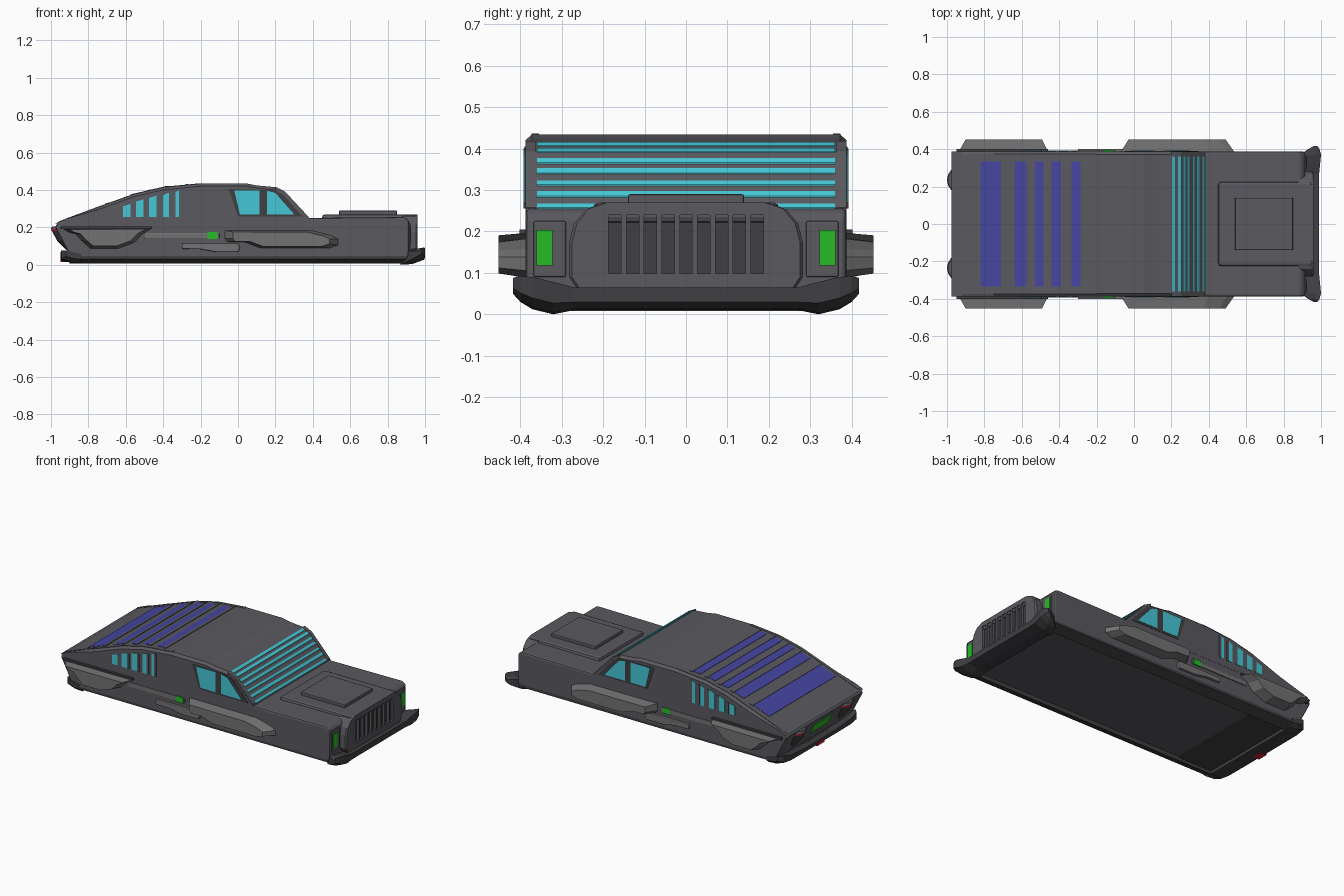
import bpy, bmesh, math

if "Cube" in bpy.data.objects:
    bpy.data.objects.remove(bpy.data.objects["Cube"])


def mat(name, c):
    m = bpy.data.materials.new(name)
    m.diffuse_color = (*c, 1)
    m.use_nodes = True
    m.node_tree.nodes["Principled BSDF"].inputs["Base Color"].default_value = m.diffuse_color
    return m


BODY = mat("body_grey", (0.10, 0.10, 0.115))
DARK = mat("dark_trim", (0.05, 0.05, 0.055))
TRIM = mat("pod_grey", (0.17, 0.17, 0.17))
CYAN = mat("window_cyan", (0.06, 0.58, 0.68))
BLUE = mat("louver_blue", (0.06, 0.06, 0.36))
GREEN = mat("light_green", (0.02, 0.5, 0.02))
RED = mat("light_red", (0.6, 0.01, 0.03))


def loft(name, sections, m, bevel=0, seg=2):
    """Skin a row of equal-length point loops and cap both ends."""
    bm = bmesh.new()
    rows = [[bm.verts.new(p) for p in s] for s in sections]
    n = len(rows[0])
    for a, b in zip(rows, rows[1:]):
        for i in range(n):
            j = (i + 1) % n
            bm.faces.new((a[i], a[j], b[j], b[i]))
    bm.faces.new(rows[0])
    bm.faces.new(rows[-1])
    bmesh.ops.recalc_face_normals(bm, faces=bm.faces)
    me = bpy.data.meshes.new(name)
    bm.to_mesh(me)
    bm.free()
    ob = bpy.data.objects.new(name, me)
    bpy.context.collection.objects.link(ob)
    me.materials.append(m)
    if bevel:
        mod = ob.modifiers.new("bevel", "BEVEL")
        mod.width, mod.segments, mod.limit_method = bevel, seg, "ANGLE"
    return ob


def side(name, pts, y0, y1, m, bevel=0, inner=None):
    """Extrude an x-z outline along y; inner is an optional second outline at y1."""
    return loft(name, [[(x, y0, z) for x, z in pts],
                       [(x, y1, z) for x, z in (inner or pts)]], m, bevel)


def rect(x0, x1, z0, z1):
    return [(x0, z0), (x1, z0), (x1, z1), (x0, z1)]


def box(name, x, y, z, m, bevel=0):
    return side(name, rect(*x, *z), y[0], y[1], m, bevel)


def both(name, pts, y0, y1, m, bevel=0, inner=None):
    """Same side part on the left and right."""
    for s, tag in ((1, "left"), (-1, "right")):
        side(f"{name}_{tag}", pts, s * y0, s * y1, m, bevel, inner)


# Lower hull, sloped sills and recessed underside
hull = [(-0.88, 0.035), (0.9, 0.035), (0.915, 0.05), (0.915, 0.235), (0.89, 0.255),
        (0.36, 0.25), (0.3, 0.24), (-0.94, 0.24), (-0.98, 0.205), (-0.90, 0.05)]
side("lower_hull", hull, -0.387, 0.387, BODY, 0.012)
both("side_sill", rect(-0.9, 0.9, 0.008, 0.05), 0.325, 0.387, DARK, 0, rect(-0.9, 0.9, 0.032, 0.05))
box("underside_rear_plate", (-0.9, -0.6), (-0.325, 0.325), (0.028, 0.04), DARK)

# Cabin with fastback roof
roof = [(-0.975, 0.222), (-0.92, 0.245), (-0.75, 0.308), (-0.55, 0.38), (-0.4, 0.415), (-0.2, 0.434),
        (0.05, 0.434), (0.1, 0.424), (0.2, 0.415), (0.25, 0.39), (0.38, 0.25)]


def roof_z(x):
    for (a, za), (b, zb) in zip(roof, roof[1:]):
        if a <= x <= b:
            return za + (zb - za) * (x - a) / (b - a)


def roof_strip(name, x0, x1, y0, y1, m, up, down=0.01):
    xs = [x0] + [p[0] for p in roof if x0 < p[0] < x1] + [x1]
    top = [(x, roof_z(x) + up) for x in xs]
    return side(name, top + [(x, z - up - down) for x, z in reversed(top)], y0, y1, m)


low = [(x, z - 0.014 if z > 0.26 else z) for x, z in roof]
base = [(0.38, 0.21), (-0.94, 0.21)]
loft("cabin", [[(x, y, z) for x, z in pts + base] for y, pts in
               ((-0.388, low), (-0.372, roof), (0.372, roof), (0.388, low))], BODY)
for s, tag in ((1, "left"), (-1, "right")):
    roof_strip(f"roof_rail_{tag}", -0.96, -0.2, s * 0.355, s * 0.373, BODY, 0.002)
    roof_strip(f"windshield_pillar_{tag}", 0.2, 0.375, s * 0.363, s * 0.387, BODY, 0.003, 0.015)

# Rear louvers and windshield bands
for i, (a, b) in enumerate([(-0.82, -0.71), (-0.64, -0.575), (-0.53, -0.485),
                            (-0.44, -0.39), (-0.335, -0.285)]):
    roof_strip(f"rear_louver_{i}", a, b, -0.335, 0.335, BLUE, 0.002)
    roof_strip(f"rear_louver_ridge_{i}", b, b + 0.02, -0.345, 0.345, BODY, 0.004)
for i, (a, b) in enumerate([(0.204, 0.22), (0.234, 0.25), (0.264, 0.275), (0.287, 0.298),
                            (0.315, 0.324), (0.338, 0.35), (0.366, 0.376)]):
    roof_strip(f"windshield_band_{i}", a, b, -0.36, 0.36, CYAN, 0.003)

# Side windows
both("window_frame", [(-0.05, 0.405), (0.2, 0.398), (0.24, 0.375), (0.345, 0.258), (0.0, 0.258)],
     0.38, 0.39, DARK)
both("door_window", [(-0.02, 0.398), (0.115, 0.398), (0.115, 0.27), (0.01, 0.27)], 0.38, 0.392, CYAN)
both("quarter_window", [(0.155, 0.396), (0.2, 0.384), (0.3, 0.27), (0.155, 0.27)], 0.38, 0.392, CYAN)
for i, (a, b, t) in enumerate([(-0.615, -0.575, 0.325), (-0.545, -0.505, 0.35), (-0.475, -0.435, 0.37),
                               (-0.4, -0.37, 0.385), (-0.335, -0.315, 0.4)]):
    both(f"rear_window_{i}", [(a, 0.255), (b, 0.255), (b, t), (a, t - 0.012)], 0.38, 0.39, CYAN)
    both(f"rear_window_slat_{i}", rect(b, b + 0.014, 0.255, t), 0.38, 0.392, BODY)


# Side pods, rods and marker lights
def pod(name, pts, cx, cz, k, y, m):
    """Side pod whose outer face is the outline shrunk towards (cx, cz)."""
    both(name, pts, 0.38, y, m, 0, [(cx + (x - cx) * k, cz + (z - cz) * 0.8) for x, z in pts])


pod("rear_pod", [(-0.94, 0.195), (-0.91, 0.175), (-0.87, 0.165), (-0.84, 0.13), (-0.79, 0.085),
                 (-0.64, 0.085), (-0.55, 0.12), (-0.51, 0.165), (-0.455, 0.197)], -0.69, 0.165, 0.84, 0.453, TRIM)
both("rear_pod_rim", [(-0.95, 0.205), (-0.46, 0.205), (-0.46, 0.194), (-0.95, 0.19)], 0.375, 0.402, DARK)
both("side_rod", rect(-0.5, -0.1, 0.14, 0.17), 0.375, 0.393, TRIM, 0.004)
both("marker_light", rect(-0.163, -0.11, 0.138, 0.174), 0.375, 0.395, GREEN)
pod("front_pod", [(-0.075, 0.185), (0.4, 0.183), (0.5, 0.158), (0.54, 0.138), (0.54, 0.105), (0.49, 0.088),
                  (0.12, 0.088), (0.03, 0.122), (-0.06, 0.122), (-0.075, 0.14)], 0.22, 0.14, 0.84, 0.453, TRIM)
both("lower_pod", [(-0.3, 0.085), (-0.2, 0.083), (-0.12, 0.068), (0.0, 0.068), (0.012, 0.09),
                   (0.0, 0.115), (-0.3, 0.115)], 0.375, 0.402, TRIM, 0.005)

# Hood bulge and hatch panel
box("hood_bulge", (0.45, 0.955), (-0.225, 0.225), (0.22, 0.27), BODY, 0.015)
box("hood_hatch", (0.54, 0.85), (-0.14, 0.14), (0.26, 0.29), BODY, 0.005)

# Grille housing with cut slots
half = [(0.262, 0.06), (0.282, 0.09), (0.282, 0.175), (0.27, 0.22), (0.24, 0.255), (0.195, 0.27)]
ring = half + [(-y, z) for y, z in reversed(half)]
grille = loft("grille_housing", [[(x, k * y, z) for y, z in ring]
                                 for x, k in ((0.88, 1), (0.952, 1), (0.96, 0.975))], BODY)
bm = bmesh.new()
for i in range(9):
    verts = bmesh.ops.create_cube(bm, size=1)["verts"]
    bmesh.ops.scale(bm, verts=verts, vec=(0.06, 0.03, 0.142))
    bmesh.ops.translate(bm, verts=verts, vec=(0.972, -0.172 + 0.043 * i, 0.169))
me = bpy.data.meshes.new("grille_slot_cutter")
bm.to_mesh(me)
bm.free()
cutter = bpy.data.objects.new("grille_slot_cutter", me)
bpy.context.collection.objects.link(cutter)
cutter.hide_render = True
cutter.hide_viewport = True
me.materials.append(DARK)
cut = grille.modifiers.new("slots", "BOOLEAN")
cut.object, cut.operation, cut.solver = cutter, "DIFFERENCE", "EXACT"
box("grille_back", (0.93, 0.945), (-0.19, 0.19), (0.095, 0.242), DARK)

# Headlights
for s, tag in ((1, "left"), (-1, "right")):
    box(f"headlight_frame_{tag}", (0.9, 0.921), (s * 0.29, s * 0.368), (0.09, 0.225), BODY, 0.004)
    box(f"headlight_{tag}", (0.88, 0.925), (s * 0.322, s * 0.361), (0.118, 0.203), GREEN)


# Bumpers: cross-sections swept across y
def bumper(name, rows, m):
    rows = rows + [(-y, *r) for y, *r in reversed(rows)]
    loft(name, [[(b, y, z0), (f - (f - b) * 0.5, y, z0 + 0.004), (f, y, z0 + (z1 - z0) * 0.35), (f, y, z1),
                 (f - (f - b) * 0.3, y, z1 - 0.003), (b, y, z1 - 0.018)] for y, b, f, z0, z1 in rows], m)


bumper("front_bumper", [(0.418, 0.965, 0.98, 0.05, 0.088), (0.4, 0.93, 0.992, 0.03, 0.092),
                        (0.37, 0.89, 1.0, 0.012, 0.09), (0.32, 0.87, 0.995, 0.0, 0.078),
                        (0.27, 0.87, 0.99, 0.01, 0.065)], DARK)
bumper("rear_bumper", [(0.39, -0.84, -0.92, 0.03, 0.075), (0.365, -0.84, -0.945, 0.01, 0.075),
                       (0.3, -0.84, -0.95, 0.008, 0.06), (0.15, -0.84, -0.945, 0.008, 0.045)], DARK)


# Tail cones, tail lights and rear plate
def disc(cx, cy, r, z):
    return [(cx + r * math.cos(a * math.pi / 8), cy + r * math.sin(a * math.pi / 8), z) for a in range(16)]


for s, tag in ((1, "left"), (-1, "right")):
    y = s * 0.235
    loft(f"tail_cone_{tag}", [disc(-0.87, y, 0.03, 0.06), disc(-0.91, y, 0.058, 0.13),
                              disc(-0.926, y, 0.068, 0.18)], DARK)
    loft(f"tail_light_{tag}", [disc(-0.926, y, 0.07, 0.18), disc(-0.927, y, 0.071, 0.191)], RED)
    loft(f"tail_cap_{tag}", [disc(-0.927, y, 0.073, 0.191), disc(-0.925, y, 0.07, 0.205)], BODY)
side("rear_plate", [(-0.97, 0.175), (-0.935, 0.11), (-0.9, 0.11), (-0.94, 0.175)], -0.09, 0.09, GREEN)
box("rear_centre_light", (-0.949, -0.9), (-0.035, 0.035), (0.014, 0.032), RED)
